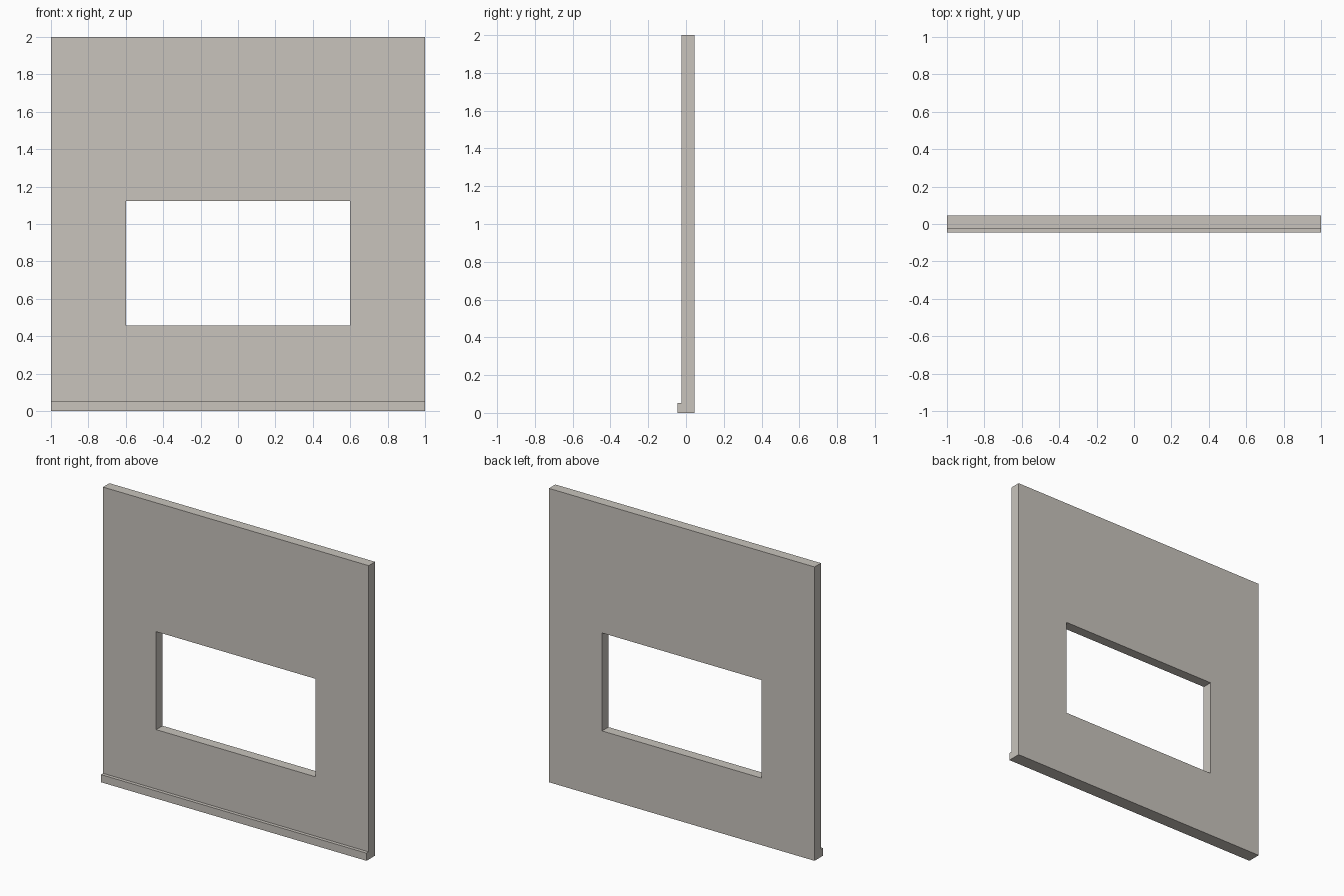
import bpy, bmesh

if "Cube" in bpy.data.objects:
    bpy.data.objects.remove(bpy.data.objects["Cube"])

FRONT, BACK = -0.023, 0.046      # wall faces
BASE_FRONT, BASE_TOP = -0.046, 0.052

mat = bpy.data.materials.new("warm_grey_plaster")
mat.diffuse_color = (0.58, 0.55, 0.505, 1)
mat.use_nodes = True
mat.node_tree.nodes["Principled BSDF"].inputs["Base Color"].default_value = mat.diffuse_color


def finish(name, bm):
    bmesh.ops.recalc_face_normals(bm, faces=bm.faces[:])
    me = bpy.data.meshes.new(name)
    bm.to_mesh(me)
    bm.free()
    me.materials.append(mat)
    ob = bpy.data.objects.new(name, me)
    bpy.context.collection.objects.link(ob)
    return ob


def ring(bm, x, z0, z1, y):
    return [bm.verts.new((px, y, pz)) for px, pz in
            ((-x, z0), (x, z0), (x, z1), (-x, z1))]


# Wall panel with a rectangular window opening: four rings, bridged in a loop
bm = bmesh.new()
rings = [ring(bm, 1.0, 0, 2.0, FRONT), ring(bm, 0.6, 0.456, 1.123, FRONT),
         ring(bm, 0.6, 0.456, 1.123, BACK), ring(bm, 1.0, 0, 2.0, BACK)]
for k in range(4):
    a, b = rings[k], rings[(k + 1) % 4]
    for i in range(4):
        j = (i + 1) % 4
        bm.faces.new((a[i], a[j], b[j], b[i]))
finish("wall_panel", bm)

# Skirting strip along the foot of the front, open where it meets the wall
bm = bmesh.new()
f = ring(bm, 1.0, 0, BASE_TOP, BASE_FRONT)
b = ring(bm, 1.0, 0, BASE_TOP, FRONT)
bm.faces.new(f)
for i in range(4):
    j = (i + 1) % 4
    bm.faces.new((f[i], f[j], b[j], b[i]))
finish("skirting_board", bm)
